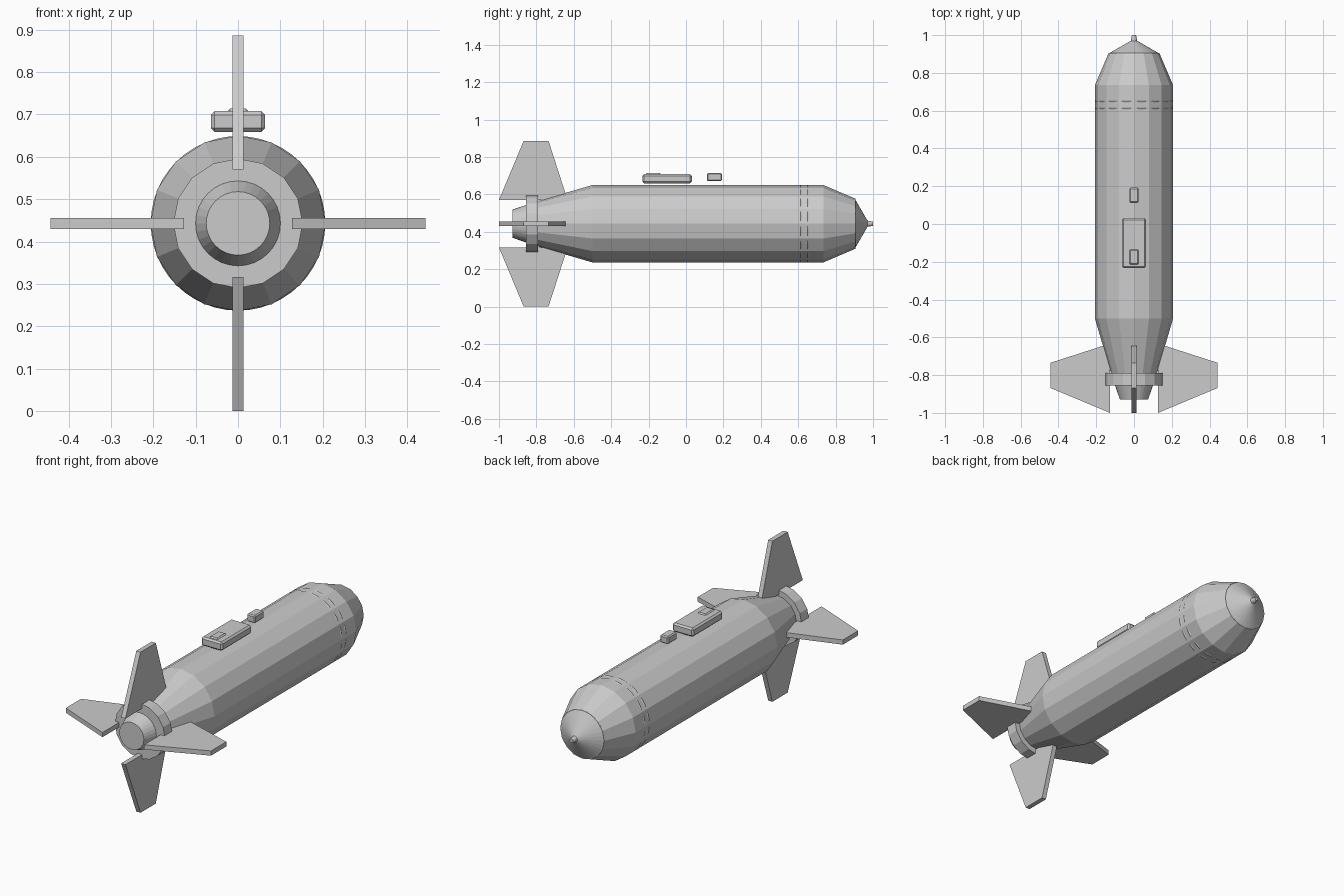
import bpy, bmesh, math
from mathutils import Matrix, Vector

if "Cube" in bpy.data.objects:
    bpy.data.objects.remove(bpy.data.objects["Cube"])

CZ = 0.443  # height of the long axis

grey = bpy.data.materials.new("light grey metal")
grey.diffuse_color = (0.6, 0.6, 0.6, 1)
grey.use_nodes = True
grey.node_tree.nodes["Principled BSDF"].inputs["Base Color"].default_value = grey.diffuse_color


def finish(bm, name):
    bmesh.ops.recalc_face_normals(bm, faces=bm.faces[:])
    me = bpy.data.meshes.new(name)
    bm.to_mesh(me)
    bm.free()
    me.materials.append(grey)
    ob = bpy.data.objects.new(name, me)
    bpy.context.collection.objects.link(ob)
    return ob


def lathe(name, profile, sides, closed=False):
    """Spin (y, radius) points about the long axis."""
    bm = bmesh.new()
    rings = []
    for y, r in profile:
        rings.append([bm.verts.new((r * math.sin(a), y, CZ + r * math.cos(a)))
                      for a in (2 * math.pi * i / sides for i in range(sides))])
    pairs = list(zip(rings, rings[1:]))
    if closed:
        pairs.append((rings[-1], rings[0]))
    else:
        bm.faces.new(rings[0])
        bm.faces.new(rings[-1])
    for a, b in pairs:
        for i in range(sides):
            j = (i + 1) % sides
            bm.faces.new((a[i], a[j], b[j], b[i]))
    return finish(bm, name)


def block(name, x, y0, y1, z0, z1, bevel):
    bm = bmesh.new()
    bmesh.ops.create_cube(bm, size=1)
    bmesh.ops.scale(bm, vec=Vector((2 * x, y1 - y0, z1 - z0)), verts=bm.verts)
    bmesh.ops.translate(bm, vec=Vector((0, (y0 + y1) / 2, (z0 + z1) / 2)), verts=bm.verts)
    bmesh.ops.bevel(bm, geom=bm.edges[:], offset=bevel, segments=1, affect='EDGES')
    return finish(bm, name)


# main casing with tapered tail and shoulder
lathe("body", [(-0.855, 0.103), (-0.5, 0.207), (0.735, 0.207), (0.905, 0.134)], 16)
# tail stub, nose cone and fuse tip
lathe("tail_stub", [(-0.928, 0.075), (-0.85, 0.102)], 32)
lathe("nose_cone", [(0.903, 0.133), (0.97, 0.017)], 32)
lathe("nose_tip", [(0.965, 0.017), (0.985, 0.014), (1.0, 0.011)], 16)
# tail collar
lathe("tail_collar", [(-0.855, 0.153), (-0.79, 0.153), (-0.79, 0.1), (-0.855, 0.1)], 16, True)

# two thin bands near the nose
for n, y in enumerate((0.613, 0.65)):
    pts = [(y + 0.009 * math.cos(t * math.pi / 4), 0.197 + 0.009 * math.sin(t * math.pi / 4))
           for t in range(8)]
    lathe(f"nose_band_{n + 1}", pts, 48, True)

# four tail fins
FIN = [(-1.0, 0.127), (-0.868, 0.443), (-0.735, 0.443), (-0.633, 0.127)]
for k, side in enumerate(("top", "right", "bottom", "left")):
    bm = bmesh.new()
    f = bm.faces.new([bm.verts.new((-0.013, y, r)) for y, r in FIN])
    ext = bmesh.ops.extrude_face_region(bm, geom=[f])
    bmesh.ops.translate(bm, vec=Vector((0.026, 0, 0)),
                        verts=[v for v in ext["geom"] if isinstance(v, bmesh.types.BMVert)])
    bm.transform(Matrix.Translation((0, 0, CZ)) @ Matrix.Rotation(k * math.pi / 2, 4, 'Y'))
    finish(bm, "fin_" + side)

# mounting plate and two lugs on the back
block("mounting_plate", 0.064, -0.233, 0.031, 0.659, 0.708, 0.009)
block("rear_lug", 0.025, -0.215, -0.135, 0.671, 0.714, 0.006)
block("front_lug", 0.025, 0.112, 0.192, 0.671, 0.714, 0.006)
